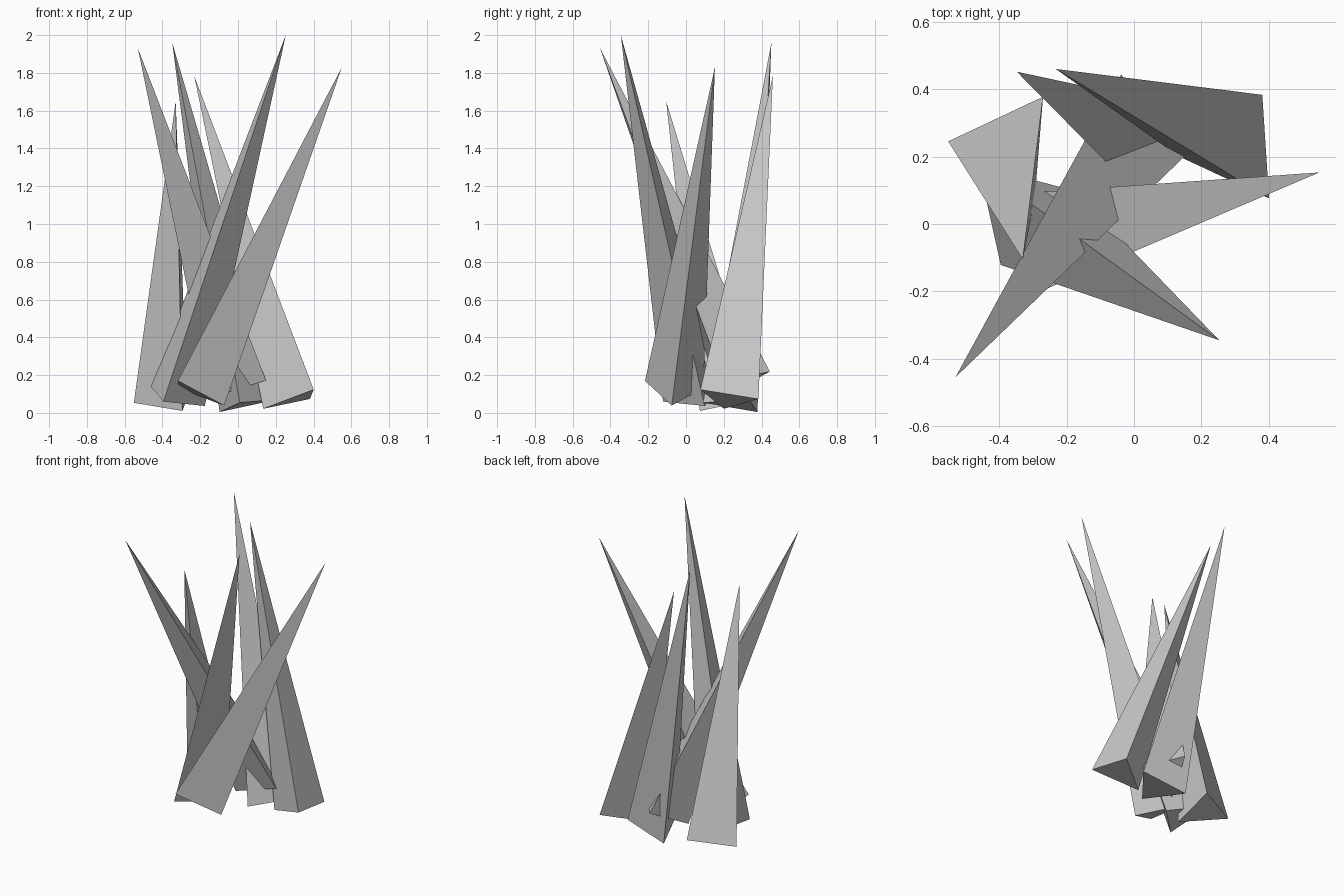
import bpy
from mathutils import Vector, Matrix
from math import tau

if "Cube" in bpy.data.objects:
    bpy.data.objects.remove(bpy.data.objects["Cube"])

RADIUS = 0.18


def spike(name, base, tip, corner):
    """Three-sided spike from base centre to tip; corner sets the roll."""
    base, tip, corner = Vector(base), Vector(tip), Vector(corner)
    axis = (tip - base).normalized()
    arm = corner - base
    arm = (arm - axis * arm.dot(axis)).normalized() * RADIUS
    ring = [base + Matrix.Rotation(i * tau / 3, 3, axis) @ arm for i in range(3)]
    mesh = bpy.data.meshes.new(name)
    mesh.from_pydata(ring + [tip], [], [(2, 1, 0), (0, 1, 3), (1, 2, 3), (2, 0, 3)])
    obj = bpy.data.objects.new(name, mesh)
    bpy.context.collection.objects.link(obj)
    return obj


# Leaning spikes: base centre, tip, one base corner
spike("front_left_spike", (-.013, .277, .157), (-.53, -.455, 1.93), (-.03, .455, .19))
spike("front_right_spike", (-.344, .05, .079), (.253, -.345, 2.0), (-.395, -.12, .06))
spike("left_short_spike", (-.372, .232, .046), (-.33, -.105, 1.65), (-.55, .245, .053))
spike("right_spike", (-.237, -.067, .113), (.55, .153, 1.83), (-.32, -.22, .17))
spike("back_left_spike", (.039, .267, .043), (-.348, .452, 1.96), (-.1, .38, .003))
spike("back_spike", (.305, .22, .073), (-.232, .46, 1.785), (.405, .07, .125))
